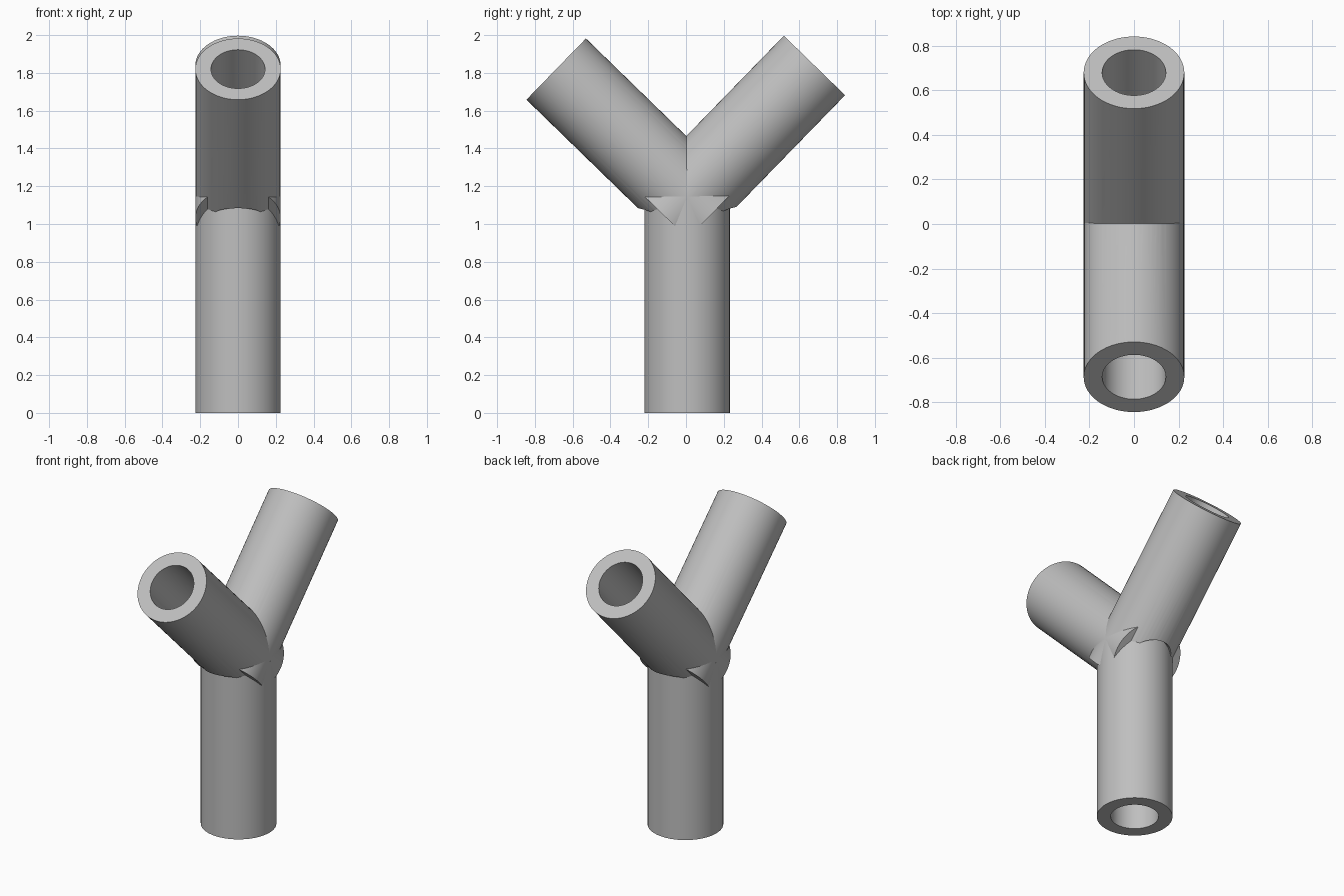
import bpy
from math import radians, sin, cos
from mathutils import Vector

cube = bpy.data.objects.get("Cube")
if cube:
    bpy.data.objects.remove(cube, do_unlink=True)

OUTER, BORE = 0.226, 0.143
SIDES = 64
JOINT = Vector((0, 0.006, 1.146))

grey = bpy.data.materials.new("plain_grey")
grey.use_nodes = True
grey.diffuse_color = (0.52, 0.52, 0.52, 1)
grey.node_tree.nodes["Principled BSDF"].inputs["Base Color"].default_value = (0.52, 0.52, 0.52, 1)


def rod(name, start, end, radius):
    """Solid cylinder between two points."""
    axis = end - start
    bpy.ops.mesh.primitive_cylinder_add(vertices=SIDES, radius=radius, depth=axis.length,
                                        location=(start + end) / 2)
    ob = bpy.context.object
    ob.name = name
    ob.rotation_euler = axis.to_track_quat('Z', 'X').to_euler()
    ob.data.materials.append(grey)
    return ob


def arm_direction(side, elevation):
    return Vector((0, side * cos(radians(elevation)), sin(radians(elevation))))


# Direction, length beyond the joint and length past it for each pipe
front = arm_direction(-1, 44.2)
back = arm_direction(1, 45.8)
down = Vector((0, 0, -1))
pipes = {
    "front_arm": (front, 0.967, 0.158),
    "back_arm": (back, 0.967, 0.158),
    "post": (down, JOINT.z, -0.02),
}

# Solid pipes and the long rods that drill them
solids, drills = {}, {}
for name, (way, reach, past) in pipes.items():
    solids[name] = rod(name, JOINT - way * past, JOINT + way * reach, OUTER)
    tail = 0.0 if name == "post" else 0.6
    drills[name] = rod(name + "_drill", JOINT - way * tail, JOINT + way * (reach + 0.2), BORE)

# Arms are drilled by every bore, the post only by its own
for name, solid in solids.items():
    cuts = ["post"] if name == "post" else list(drills)
    bpy.ops.object.select_all(action='DESELECT')
    solid.select_set(True)
    bpy.context.view_layer.objects.active = solid
    for cut in cuts:
        mod = solid.modifiers.new("bore", 'BOOLEAN')
        mod.operation = 'DIFFERENCE'
        mod.solver = 'EXACT'
        mod.object = drills[cut]
        bpy.ops.object.modifier_apply(modifier=mod.name)
    bpy.ops.object.shade_smooth_by_angle(angle=radians(30))

for drill in drills.values():
    bpy.data.objects.remove(drill, do_unlink=True)
